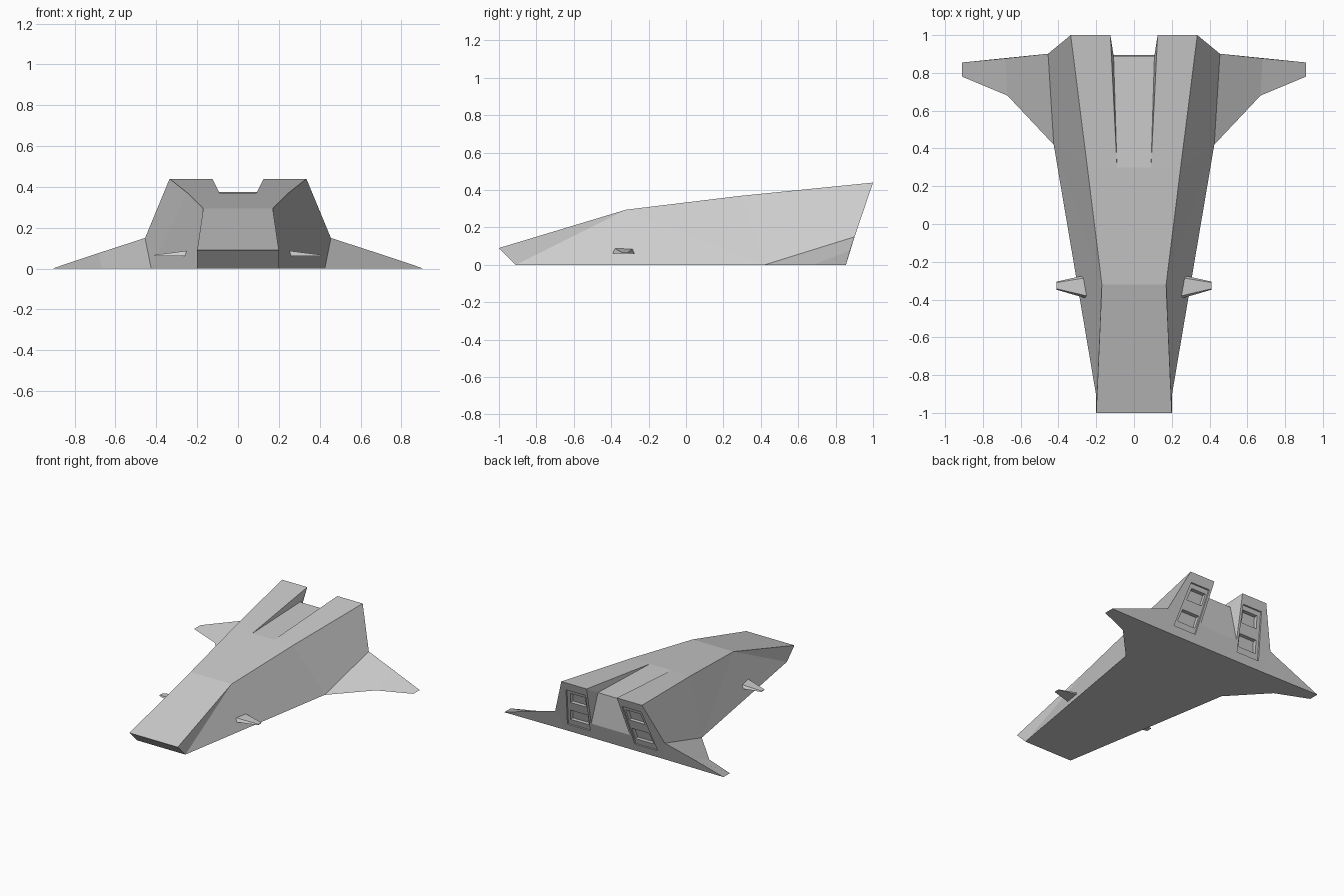
import bpy, bmesh

if "Cube" in bpy.data.objects:
    bpy.data.objects.remove(bpy.data.objects["Cube"])


def rear(z):
    """y of the sloping rear plane at height z."""
    return 0.85 + 0.341 * z


def build(name, verts, faces):
    """Half model from points and faces, mirrored across x = 0."""
    bm = bmesh.new()
    vs = [bm.verts.new(v) for v in verts]
    for f in faces:
        bm.faces.new([vs[i] for i in f])
    bmesh.ops.recalc_face_normals(bm, faces=bm.faces)
    mesh = bpy.data.meshes.new(name)
    bm.to_mesh(mesh)
    bm.free()
    ob = bpy.data.objects.new(name, mesh)
    bpy.context.collection.objects.link(ob)
    mod = ob.modifiers.new("mirror", 'MIRROR')
    mod.merge_threshold = 0.0005
    return ob


def loft(name, a, b):
    """Closed solid between two loops of equal length."""
    n = len(a)
    faces = [list(range(n))[::-1], list(range(n, 2 * n))]
    faces += [[i, (i + 1) % n, (i + 1) % n + n, i + n] for i in range(n)]
    return build(name, list(a) + list(b), faces)


# Hull with swept wings and two tail towers (right half)
P = {
    'n1c': (0, -1, .09), 'n2c': (0, -.91, 0), 'n1': (.20, -1, .09), 'n2': (.20, -.91, 0),
    't1c': (0, -.32, .295), 't1': (.17, -.32, .295),
    't2c': (0, .30, .37), 't2': (.247, .30, .37), 't3': (.335, 1, .44),
    'chine': (.455, rear(.15), .15), 'root': (.425, .42, 0),
    'kink': (.67, .68, 0), 'kinkr': (.68, rear(.077), .077),
    'tipf': (.91, .78, 0), 'tipr': (.91, .855, 0),
    'in1': (.09, .30, .37), 'in2': (.125, 1, .44),
    'fl': (.108, .89, .375), 'flc': (0, .89, .375),
    'pb': (.16, rear(.13), .13), 'pbc': (0, rear(.13), .13),
    'bi': (.178, .85, 0), 'bic': (0, .85, 0), 'bo': (.41, .85, 0),
}
F = """n1c n1 n2 n2c
n1c n1 t1 t1c
t1c t1 t2 in1 t2c
in1 t2 t3 in2
t2c in1 fl flc
in1 in2 fl
in2 pb fl
flc fl pb pbc
pbc pb bi bic
in2 t3 chine bo bi pb
chine kinkr tipr bo
chine root kink kinkr
kinkr kink tipf tipr
n1 n2 t1
n2 root t1
t1 root t2
t2 root chine t3
n2c n2 root kink tipf tipr bo bi bic"""
keys = list(P)
hull = build("hull", list(P.values()),
             [[keys.index(k) for k in line.split()] for line in F.split("\n")])


# Recessed engine panels and exhaust slots in the tower backs
def rear_cut(name, outline, depth):
    front = [(x, rear(z) - depth, z) for x, z in outline]
    back = [(x, rear(z) + .06, z) for x, z in outline]
    cutter = loft(name, front, back)
    cutter.hide_render = True
    cutter.hide_viewport = False
    cutter.display_type = 'WIRE'
    mod = hull.modifiers.new(name, 'BOOLEAN')
    mod.operation = 'DIFFERENCE'
    mod.solver = 'EXACT'
    mod.object = cutter


rear_cut("panel_cutter", [(.150, .375), (.312, .375), (.375, .06), (.185, .06)], .012)
rear_cut("upper_slot_cutter", [(.168, .345), (.290, .345), (.308, .262), (.178, .262)], .04)
rear_cut("lower_slot_cutter", [(.182, .190), (.325, .190), (.345, .105), (.192, .105)], .04)

# Small nose winglets
loft("winglet",
     [(.23, -.40, .062), (.23, -.265, .062), (.23, -.28, .09), (.23, -.385, .09)],
     [(.41, -.348, .062), (.41, -.305, .062), (.41, -.31, .067), (.41, -.343, .067)])
